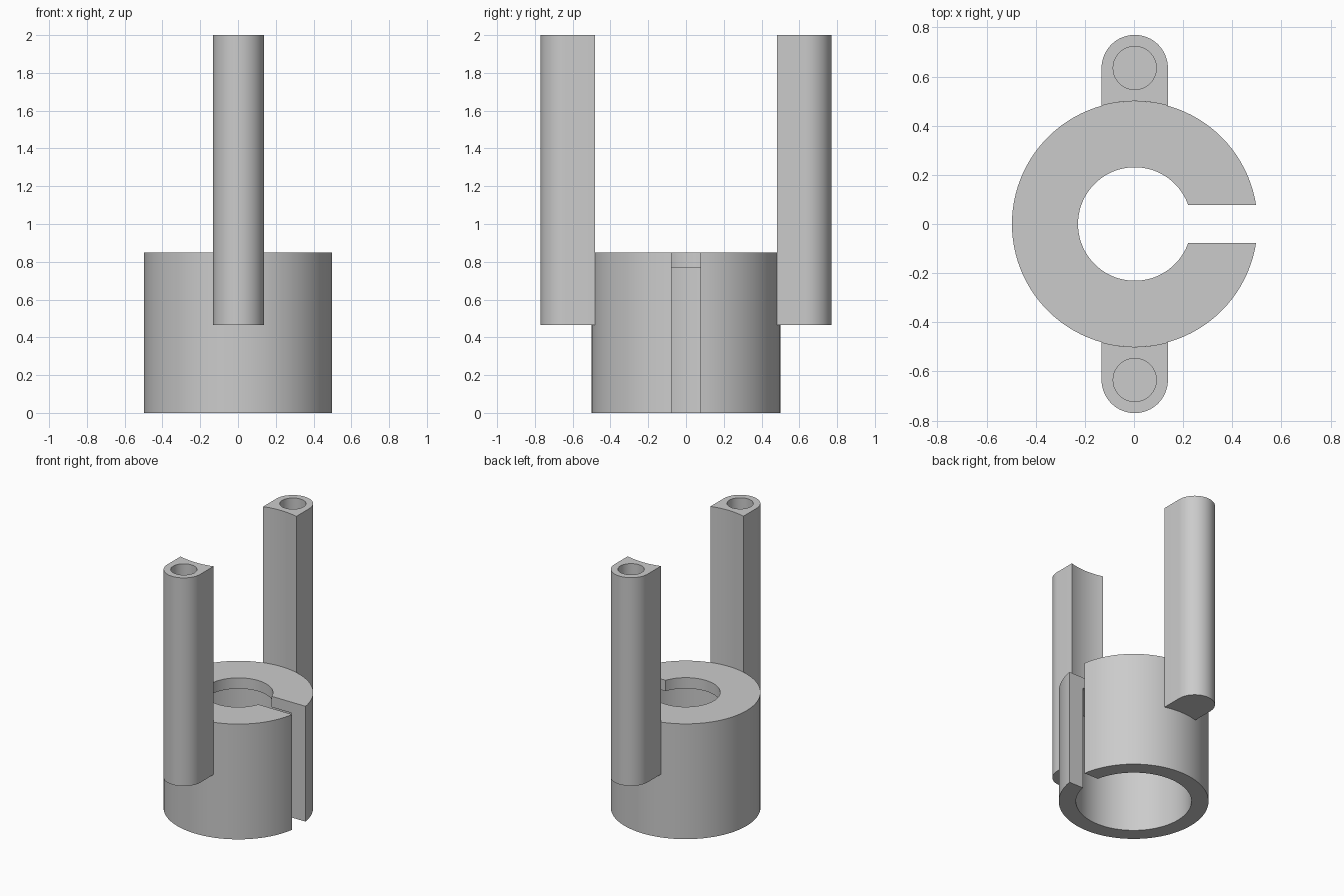
import bpy
import bmesh
from math import asin, cos, sin, pi

if "Cube" in bpy.data.objects:
    bpy.data.objects.remove(bpy.data.objects["Cube"], do_unlink=True)

CENTER_X = 0.003
OUTER_R, BORE_R, MOUTH_R = 0.5, 0.386, 0.231
BODY_H, LID_Z = 0.85, 0.77
SLOT_HALF = 0.078
POST_R, POST_Y, POST_Z, TOP_Z = 0.135, 0.635, 0.465, 2.0
HOLE_R, HOLE_FLOOR = 0.088, 1.4

grey = bpy.data.materials.new("light grey")
grey.use_nodes = True
grey.diffuse_color = (0.6, 0.6, 0.6, 1)
grey.node_tree.nodes["Principled BSDF"].inputs["Base Color"].default_value = (0.6, 0.6, 0.6, 1)


def finish(bm, name):
    bmesh.ops.recalc_face_normals(bm, faces=bm.faces[:])
    mesh = bpy.data.meshes.new(name)
    bm.to_mesh(mesh)
    bm.free()
    mesh.materials.append(grey)
    obj = bpy.data.objects.new(name, mesh)
    obj.location.x = CENTER_X
    bpy.context.collection.objects.link(obj)
    bpy.ops.object.select_all(action="DESELECT")
    obj.select_set(True)
    bpy.context.view_layer.objects.active = obj
    bpy.ops.object.shade_smooth_by_angle(angle=0.5)


def bridge(bm, a, b, closed=True):
    n = len(a)
    for i in range(n if closed else n - 1):
        j = (i + 1) % n
        bm.faces.new((a[i], a[j], b[j], b[i]))


def ring(bm, points, z):
    return [bm.verts.new((x, y, z)) for x, y in points]


# Split collar: profile swept around z, ending on two parallel slot walls
def collar(steps=96):
    profile = [(OUTER_R, 0), (OUTER_R, BODY_H), (MOUTH_R, BODY_H),
               (MOUTH_R, LID_Z), (BORE_R, LID_Z), (BORE_R, 0)]
    bm = bmesh.new()
    arcs = []
    for r, z in profile:
        start = asin(SLOT_HALF / r)
        angles = [start + (2 * pi - 2 * start) * i / steps for i in range(steps + 1)]
        arcs.append(ring(bm, [(r * cos(a), r * sin(a)) for a in angles], z))
    for i, arc in enumerate(arcs):
        bridge(bm, arc, arcs[(i + 1) % len(arcs)], closed=False)
    for end in (0, -1):
        bm.faces.new([arc[end] for arc in arcs])
    finish(bm, "split_collar")


# Post: rounded outside, concave inside to hug the collar, blind hole in the top
def post(name, side, steps=32):
    half = asin(POST_R / OUTER_R)
    outline = [(POST_R * cos(pi * i / steps), side * (POST_Y + POST_R * sin(pi * i / steps)))
               for i in range(steps + 1)]
    for i in range(13):
        a = -half + 2 * half * i / 12
        outline.append((OUTER_R * sin(a), side * OUTER_R * cos(a)))
    hole = [(HOLE_R * cos(2 * pi * i / 40), side * POST_Y + HOLE_R * sin(2 * pi * i / 40))
            for i in range(40)]
    bm = bmesh.new()
    bottom, top = ring(bm, outline, POST_Z), ring(bm, outline, TOP_Z)
    floor, rim = ring(bm, hole, HOLE_FLOOR), ring(bm, hole, TOP_Z)
    bridge(bm, bottom, top)
    bridge(bm, floor, rim)
    bm.faces.new(bottom)
    bm.faces.new(floor)
    edges = [bm.edges.get((loop[i - 1], loop[i])) for loop in (top, rim) for i in range(len(loop))]
    bmesh.ops.triangle_fill(bm, edges=edges, use_beauty=True, normal=(0, 0, 1))
    finish(bm, name)


collar()
post("front_post", -1)
post("back_post", 1)
